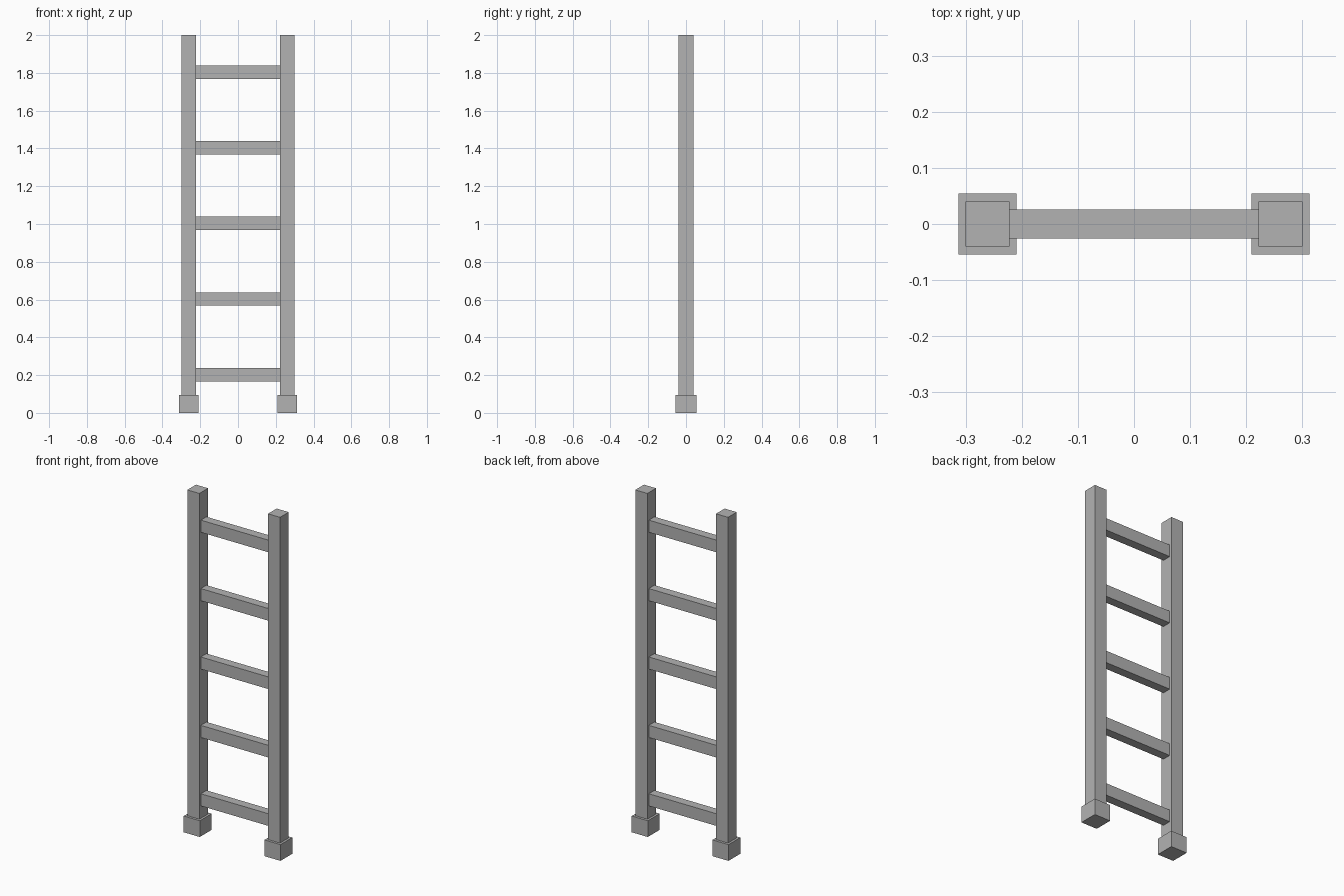
import bpy
import bmesh

cube = bpy.data.objects.get("Cube")
if cube:
    bpy.data.objects.remove(cube, do_unlink=True)

grey = bpy.data.materials.new("plain_grey")
grey.use_nodes = True
colour = (0.45, 0.45, 0.45, 1)
grey.diffuse_color = colour
grey.node_tree.nodes["Principled BSDF"].inputs["Base Color"].default_value = colour


def box(name, size, centre):
    """Add a flat-faced box with the given size and centre."""
    bm = bmesh.new()
    bmesh.ops.create_cube(bm, size=1)
    bmesh.ops.scale(bm, vec=size, verts=bm.verts)
    mesh = bpy.data.meshes.new(name)
    bm.to_mesh(mesh)
    bm.free()
    mesh.materials.append(grey)
    obj = bpy.data.objects.new(name, mesh)
    obj.location = centre
    bpy.context.collection.objects.link(obj)
    return obj


HEIGHT = 2.0
FOOT_HEIGHT = 0.095
POST_X = 0.261
POST_WIDTH = 0.078
post_length = HEIGHT - FOOT_HEIGHT

# Side posts standing on square feet
for side, sign in (("left", 1), ("right", -1)):
    x = sign * POST_X
    box(side + "_post", (POST_WIDTH, 0.08, post_length),
        (x, 0, FOOT_HEIGHT + post_length / 2))
    box(side + "_foot", (0.104, 0.109, FOOT_HEIGHT),
        (x, 0, FOOT_HEIGHT / 2))

# Evenly spaced rungs fitted between the posts
rung_length = 2 * POST_X - POST_WIDTH
for i in range(5):
    box(f"rung_{i + 1}", (rung_length, 0.052, 0.071), (0, 0, 0.203 + 0.4 * i))
